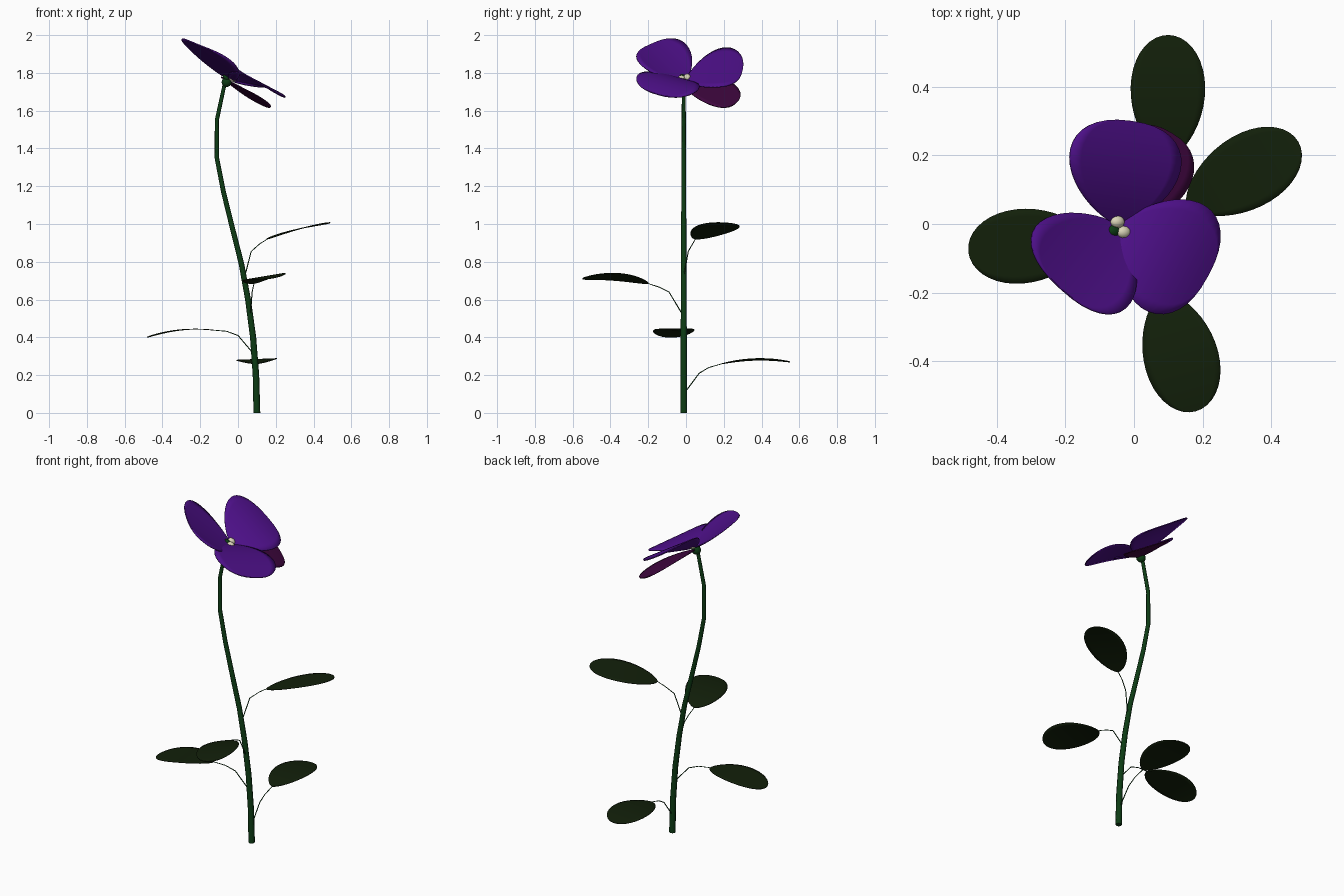
import bpy, bmesh, math
from mathutils import Vector

if "Cube" in bpy.data.objects:
    bpy.data.objects.remove(bpy.data.objects["Cube"])


def material(name, rgb):
    m = bpy.data.materials.new(name)
    m.diffuse_color = (*rgb, 1)
    m.use_nodes = True
    m.node_tree.nodes["Principled BSDF"].inputs["Base Color"].default_value = m.diffuse_color
    return m


STEM = material("stem_green", (0.004, 0.045, 0.007))
LEAF = material("leaf_green", (0.006, 0.014, 0.003))
VIOLET = material("violet", (0.075, 0.005, 0.25))
MAGENTA = material("magenta", (0.05, 0.002, 0.05))
CREAM = material("cream", (0.7, 0.66, 0.48))


def tube(name, pts, r0, r1, mat):
    """Tapered tube through a list of points."""
    c = bpy.data.curves.new(name, 'CURVE')
    c.dimensions = '3D'
    c.bevel_depth = 1
    c.bevel_resolution = 2
    c.use_fill_caps = True
    s = c.splines.new('POLY')
    s.points.add(len(pts) - 1)
    for i, p in enumerate(pts):
        s.points[i].co = (*p, 1)
        s.points[i].radius = r0 + (r1 - r0) * i / (len(pts) - 1)
    c.materials.append(mat)
    ob = bpy.data.objects.new(name, c)
    bpy.context.collection.objects.link(ob)
    return ob


def blade(name, base, tip, mid_z, width, roll, cup, a, b, thick, mat, nu=20, nv=10):
    """Rounded leaf or petal: plan outline u^a(1-u)^b, arched spine, sideways tilt."""
    base, tip = Vector(base), Vector(tip)
    d = (tip - base).to_2d().normalized()
    side = Vector((-d.y, d.x))
    pk = a / (a + b)
    peak = pk ** a * (1 - pk) ** b
    bend = 4 * (mid_z - (base.z + tip.z) / 2)
    bm = bmesh.new()
    rows = []
    for i in range(nu + 1):
        u = (1 - math.cos(math.pi * i / nu)) / 2
        w = width / 2 * max(u, 0) ** a * max(1 - u, 0) ** b / peak
        p = base.lerp(tip, u)
        p.z += bend * u * (1 - u)
        row = []
        for j in range(nv + 1):
            s = w * (2 * j / nv - 1)
            row.append(bm.verts.new((p.x + side.x * s, p.y + side.y * s,
                                     p.z + roll * s + cup * (2 * s / width) ** 2)))
        rows.append(row)
    for r, q in zip(rows, rows[1:]):
        for j in range(nv):
            bm.faces.new((r[j], q[j], q[j + 1], r[j + 1]))
    bmesh.ops.remove_doubles(bm, verts=bm.verts, dist=1e-5)
    bmesh.ops.recalc_face_normals(bm, faces=bm.faces)
    for f in bm.faces:
        f.smooth = True
    me = bpy.data.meshes.new(name)
    bm.to_mesh(me)
    bm.free()
    me.materials.append(mat)
    ob = bpy.data.objects.new(name, me)
    bpy.context.collection.objects.link(ob)
    mod = ob.modifiers.new("thickness", 'SOLIDIFY')
    mod.thickness = thick
    mod.offset = 0
    return ob


def ball(name, loc, scale, mat):
    bpy.ops.mesh.primitive_uv_sphere_add(segments=16, ring_count=10, radius=1, location=loc)
    ob = bpy.context.object
    ob.name = name
    ob.scale = scale
    ob.rotation_euler = (0, math.radians(31), 0)
    ob.data.materials.append(mat)
    bpy.ops.object.shade_smooth()


# Main stem
Y = -0.012
path = [(0.10, 0), (0.095, 0.2), (0.08, 0.4), (0.053, 0.6), (0.018, 0.79), (-0.03, 0.98),
        (-0.077, 1.17), (-0.112, 1.35), (-0.112, 1.55), (-0.07, 1.745)]
tube("stem", [(x, Y, z) for x, z in path], 0.018, 0.01, STEM)

# Leaves: start on stem, petiole bends, blade base, blade tip, mid height, roll
leaves = [
    ("right", [(0.035, Y, 0.72), (0.07, 0.012, 0.855), (0.115, 0.035, 0.895)],
     (0.155, 0.05, 0.92), (0.478, 0.24, 1.003), 0.973, -0.12),
    ("front", [(0.065, Y, 0.51), (0.075, -0.09, 0.64), (0.08, -0.14, 0.665)],
     (0.085, -0.2, 0.685), (0.18, -0.545, 0.713), 0.72, 0.16),
    ("left", [(0.085, Y, 0.31), (0.0, -0.025, 0.41), (-0.06, -0.035, 0.432)],
     (-0.13, -0.045, 0.438), (-0.482, -0.08, 0.40), 0.439, 0.0),
    ("back", [(0.098, Y, 0.1), (0.097, 0.07, 0.21), (0.097, 0.12, 0.24)],
     (0.097, 0.19, 0.26), (0.1, 0.55, 0.27), 0.283, -0.04),
]
for n, pts, base, tip, mid, roll in leaves:
    tube(n + "_petiole", pts + [base], 0.003, 0.002, STEM)
    blade(n + "_leaf", base, tip, mid, 0.217, roll, 0.0, 0.65, 0.5, 0.004, LEAF)

# Petals
petals = [
    ("back_petal", (-0.05, 0.0, 1.765), (-0.01, 0.30, 1.815), 1.825, 0.325, 0.64, 0.0, VIOLET),
    ("left_petal", (-0.045, -0.005, 1.765), (-0.212, -0.19, 1.95), 1.855, 0.355, -0.3, 0.02, VIOLET),
    ("right_petal", (-0.045, -0.01, 1.765), (0.215, -0.15, 1.685), 1.76, 0.35, -0.25, 0.0, VIOLET),
    ("under_petal", (-0.055, -0.005, 1.755), (0.108, 0.265, 1.64), 1.715, 0.25, 0.44, 0.0, MAGENTA),
]
for n, base, tip, mid, w, roll, cup, mat in petals:
    blade(n, base, tip, mid, w, roll, cup, 0.7, 0.42, 0.006, mat)

# Flower centre: green receptacle with cream lobes
ball("receptacle", (-0.06, Y, 1.752), (0.026, 0.026, 0.028), STEM)
lobes = [(-0.048, 0.006, 1.778), (-0.03, -0.024, 1.77), (-0.06, -0.02, 1.776)]
for i, (loc, mat) in enumerate(zip(lobes, (CREAM, CREAM, STEM))):
    ball(f"centre_lobe_{i + 1}", loc, (0.022, 0.018, 0.016), mat)
